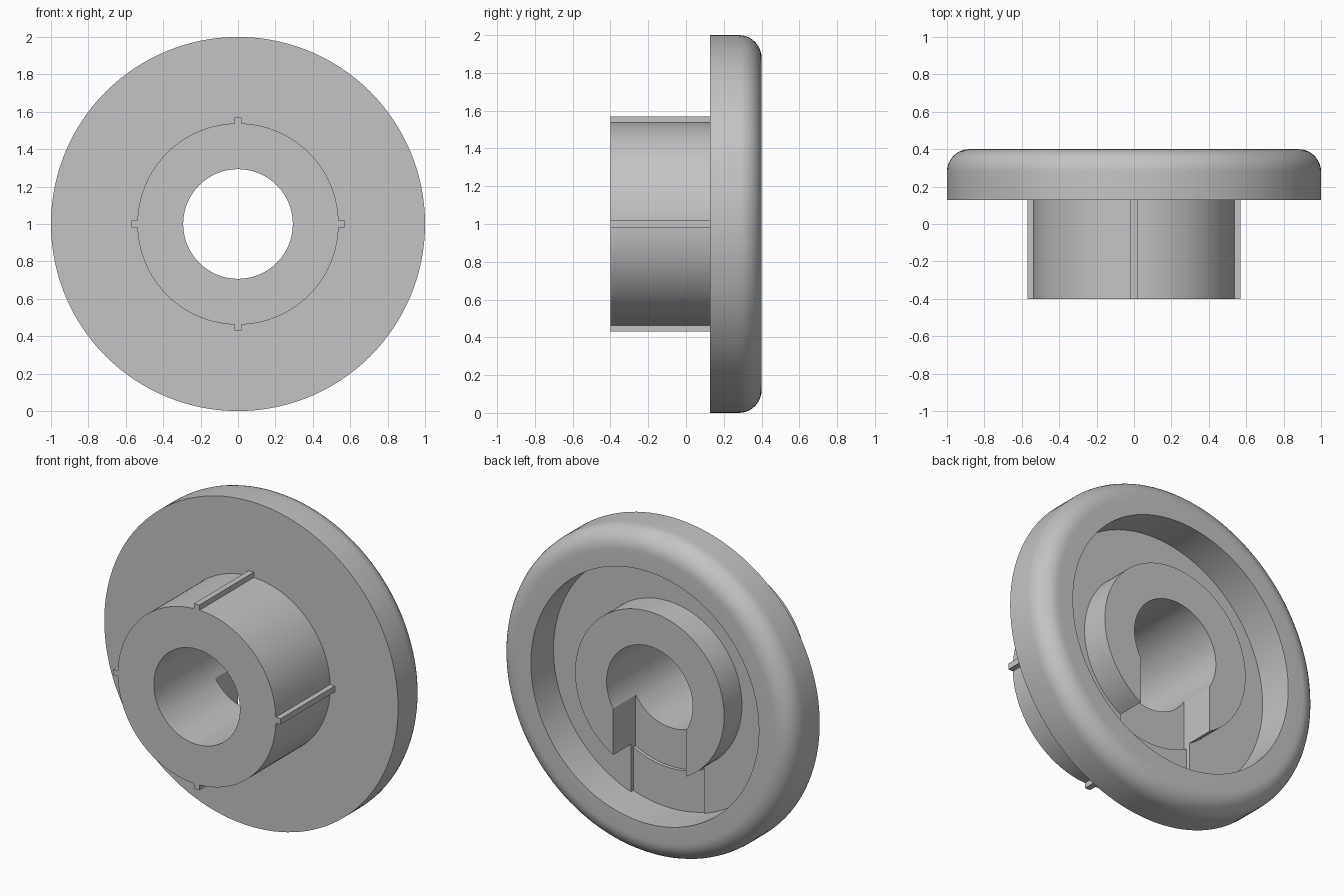
import bpy, bmesh, math

cube = bpy.data.objects.get("Cube")
if cube:
    bpy.data.objects.remove(cube, do_unlink=True)

grey = bpy.data.materials.new("plain_grey")
grey.use_nodes = True
colour = (0.55, 0.55, 0.55, 1)
grey.diffuse_color = colour
grey.node_tree.nodes["Principled BSDF"].inputs["Base Color"].default_value = colour

FRONT, FACE, BACK = -0.4, 0.128, 0.4    # hub end, flange front, flange back
BORE, HUB, BOSS, RECESS = 0.293, 0.538, 0.507, 0.776
FLOOR, BOSS_TOP, FILLET = 0.18, 0.354, 0.12
SLOT = 0.248                            # half width of the slot


def finish(name, bm):
    bmesh.ops.recalc_face_normals(bm, faces=bm.faces)
    mesh = bpy.data.meshes.new(name)
    bm.to_mesh(mesh)
    bm.free()
    mesh.materials.append(grey)
    obj = bpy.data.objects.new(name, mesh)
    bpy.context.collection.objects.link(obj)
    return obj


def lathe(name, profile, steps=128):
    """Turn a closed (radius, y) profile about the y axis at z = 1."""
    bm = bmesh.new()
    rings = []
    for i in range(steps):
        a = math.tau * i / steps
        rings.append([bm.verts.new((r * math.sin(a), y, 1 + r * math.cos(a)))
                      for r, y in profile])
    n = len(profile)
    for i in range(steps):
        p, q = rings[i], rings[(i + 1) % steps]
        for j in range(n):
            k = (j + 1) % n
            bm.faces.new((p[j], p[k], q[k], q[j]))
    return finish(name, bm)


def prism(name, outline, y0, y1):
    """Extrude an (x, z) outline along y."""
    bm = bmesh.new()
    face = bm.faces.new([bm.verts.new((x, y0, z)) for x, z in outline])
    ext = bmesh.ops.extrude_face_region(bm, geom=[face])["geom"]
    verts = [v for v in ext if isinstance(v, bmesh.types.BMVert)]
    bmesh.ops.translate(bm, verts=verts, vec=(0, y1 - y0, 0))
    return finish(name, bm)


def cut_slot(target, radius, y0, y1):
    """Cut a downward slot that ends in an arc of the given radius."""
    a = math.asin(SLOT / radius)
    arc = [-a + 2 * a * i / 16 for i in range(17)]
    outline = [(radius * math.sin(t), 1 - radius * math.cos(t)) for t in arc]
    outline += [(SLOT, 0.93), (-SLOT, 0.93)]
    cutter = prism("slot_cutter", outline, y0, y1)
    cutter.hide_render = True
    mod = target.modifiers.new("slot", "BOOLEAN")
    mod.operation, mod.solver, mod.object = "DIFFERENCE", "EXACT", cutter
    bpy.context.view_layer.objects.active = target
    bpy.ops.object.modifier_apply(modifier=mod.name)
    bpy.data.objects.remove(cutter, do_unlink=True)


# Hub, flange with rounded rim, recess and boss in one turned body
rim = [(1 - FILLET + FILLET * math.cos(t), BACK - FILLET + FILLET * math.sin(t))
       for t in (math.pi / 2 * i / 10 for i in range(11))]
profile = [(BORE, FRONT), (HUB, FRONT), (HUB, FACE), (1, FACE)] + rim + [
    (RECESS, BACK), (RECESS, FLOOR), (BOSS, FLOOR),
    (BOSS, BOSS_TOP), (BORE, BOSS_TOP)]
body = lathe("flanged_hub", profile)

# Slot through the boss, with a shallower step out to the rim
cut_slot(body, 0.53, 0.135, 0.45)
cut_slot(body, RECESS, 0.157, 0.2)

bpy.ops.object.select_all(action="DESELECT")
body.select_set(True)
bpy.context.view_layer.objects.active = body
bpy.ops.object.shade_smooth_by_angle(angle=math.radians(25))

# Four narrow ribs along the hub
for i, side in enumerate(("top", "left", "bottom", "right")):
    c, s = round(math.cos(i * math.pi / 2)), round(math.sin(i * math.pi / 2))
    corners = [(-0.018, 0.52), (0.018, 0.52), (0.018, 0.57), (-0.018, 0.57)]
    prism(side + "_rib", [(u * c + v * s, 1 - u * s + v * c) for u, v in corners],
          FRONT, FACE + 0.004)
